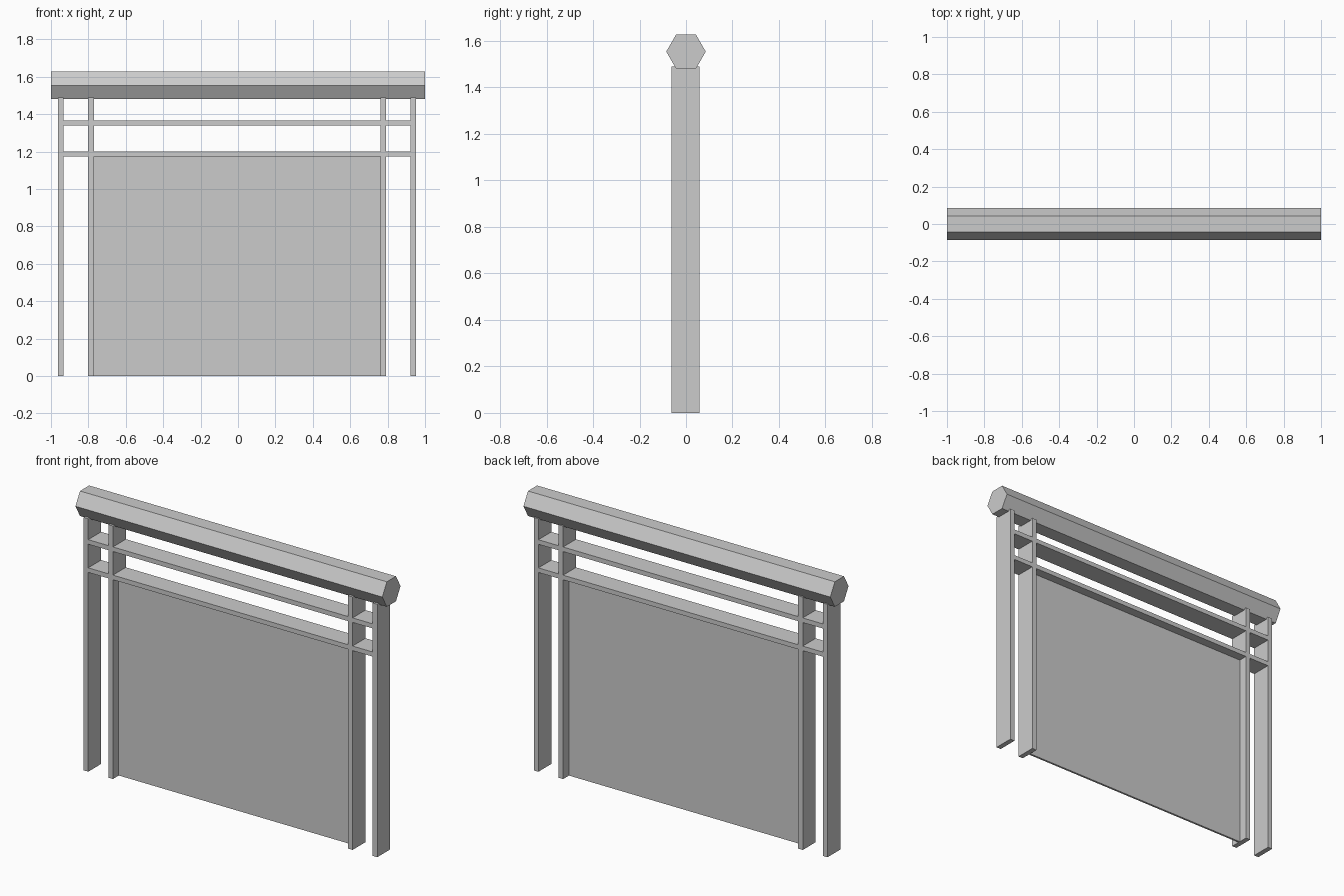
import bpy
import math

default = bpy.data.objects.get("Cube")
if default:
    bpy.data.objects.remove(default, do_unlink=True)

grey = bpy.data.materials.new("light grey")
grey.use_nodes = True
colour = (0.6, 0.6, 0.6, 1)
grey.diffuse_color = colour
grey.node_tree.nodes["Principled BSDF"].inputs["Base Color"].default_value = colour

FRAME_X, FRAME_Y = -0.005, -0.003   # frame sits slightly off the beam centre
DEPTH, BAR = 0.12, 0.03


def box(name, x, y, z0, z1, width, depth):
    """Box centred in x and y, spanning z0 to z1."""
    bpy.ops.mesh.primitive_cube_add(size=1, location=(x, y, (z0 + z1) / 2))
    obj = bpy.context.object
    obj.name = name
    obj.scale = (width, depth, z1 - z0)
    bpy.ops.object.transform_apply(location=False, rotation=False, scale=True)
    obj.data.materials.append(grey)


# Hexagonal top beam, with corners pointing forward and back
bpy.ops.mesh.primitive_cylinder_add(
    vertices=6, radius=0.085, depth=2, location=(0, 0, 1.554),
    rotation=(0, math.pi / 2, 0))
beam = bpy.context.object
beam.name = "top_beam"
beam.data.materials.append(grey)

# Paired posts on each side
for side, label in ((-1, "right"), (1, "left")):
    for kind, offset in (("outer", 0.942), ("inner", 0.781)):
        box(f"{label}_{kind}_post", FRAME_X + side * offset, FRAME_Y,
            0, 1.49, BAR, DEPTH)

# Horizontal rails between the outer posts
for name, z in (("lower_rail", 1.174), ("upper_rail", 1.34)):
    box(name, FRAME_X, FRAME_Y, z, z + 0.027, 1.86, DEPTH)

# Thin panel closing the middle bay
box("panel", FRAME_X, FRAME_Y, 0, 1.18, 1.55, 0.012)
